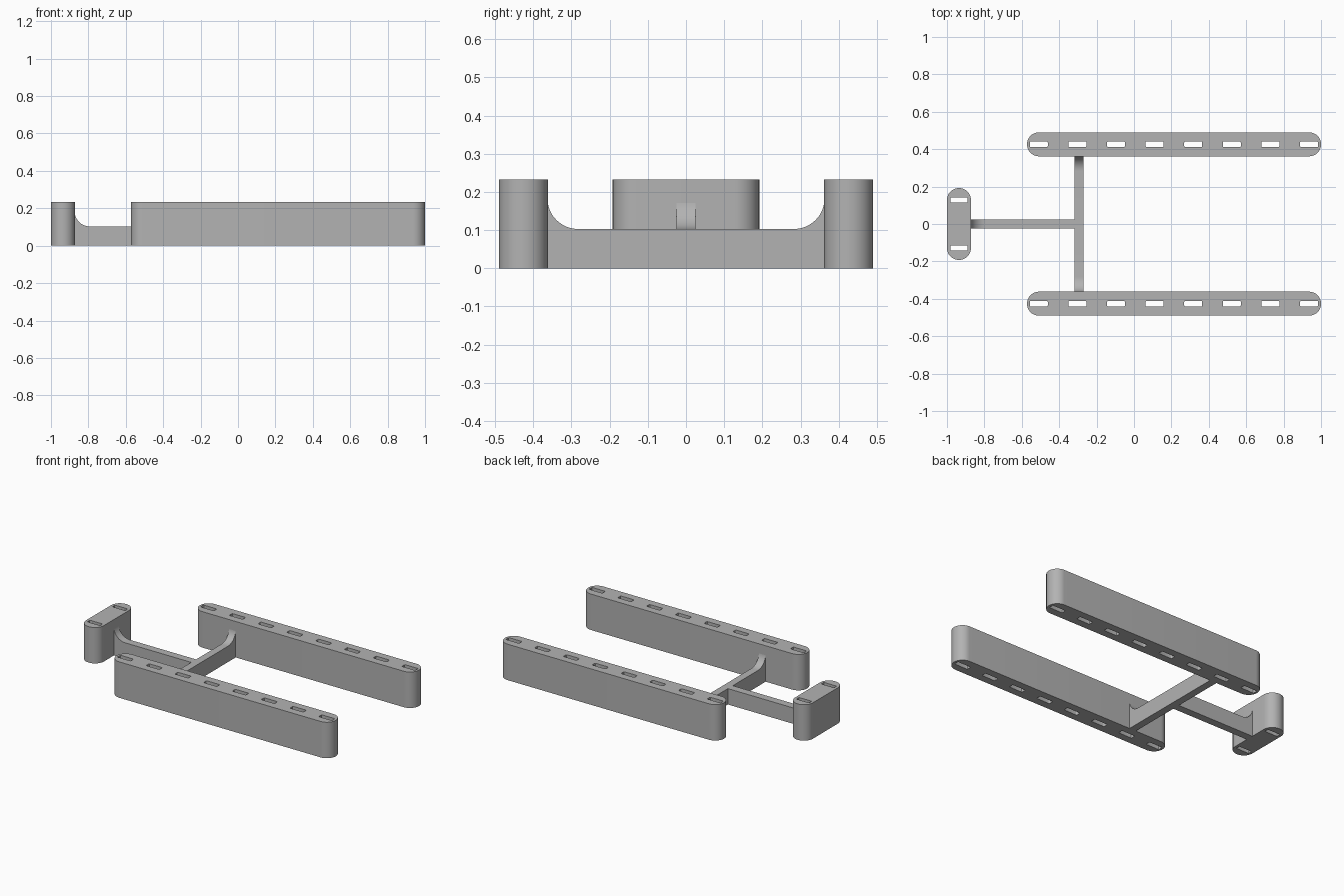
import bpy, bmesh, math
from mathutils import Vector

if "Cube" in bpy.data.objects:
    bpy.data.objects.remove(bpy.data.objects["Cube"])

H = 0.233        # height of the slotted blocks
BEAM_H = 0.103   # height of the connecting beams
R = 0.08         # fillet where a beam meets a block
W = 0.128        # block width

grey = bpy.data.materials.new("plain grey")
grey.diffuse_color = (0.45, 0.45, 0.45, 1)
grey.use_nodes = True
grey.node_tree.nodes["Principled BSDF"].inputs["Base Color"].default_value = grey.diffuse_color


def rounded_rect(cx, cy, sx, sy, r, steps):
    """Outline of a rectangle with rounded corners."""
    pts = []
    for i, (u, v) in enumerate([(1, 1), (-1, 1), (-1, -1), (1, -1)]):
        for k in range(steps + 1):
            a = math.pi / 2 * (i + k / steps)
            pts.append((cx + u * (sx / 2 - r) + r * math.cos(a),
                        cy + v * (sy / 2 - r) + r * math.sin(a)))
    return pts


def finish(obj):
    obj.data.materials.clear()
    obj.data.materials.append(grey)
    bpy.ops.object.select_all(action='DESELECT')
    obj.select_set(True)
    bpy.context.view_layer.objects.active = obj
    bpy.ops.object.shade_smooth_by_angle(angle=math.radians(30))


def slotted_block(name, outline, slots):
    """Upright block with slots running right through it."""
    curve = bpy.data.curves.new(name, 'CURVE')
    curve.dimensions = '2D'
    curve.fill_mode = 'BOTH'
    curve.extrude = H / 2
    for loop in [outline] + slots:
        s = curve.splines.new('POLY')
        s.points.add(len(loop) - 1)
        for p, (x, y) in zip(s.points, loop):
            p.co = (x, y, 0, 1)
        s.use_cyclic_u = True
    obj = bpy.data.objects.new(name, curve)
    bpy.context.collection.objects.link(obj)
    bpy.ops.object.select_all(action='DESELECT')
    obj.select_set(True)
    bpy.context.view_layer.objects.active = obj
    bpy.ops.object.convert(target='MESH')
    obj = bpy.context.view_layer.objects.active
    bm = bmesh.new()
    bm.from_mesh(obj.data)
    bmesh.ops.translate(bm, verts=bm.verts, vec=(0, 0, H / 2))
    bmesh.ops.remove_doubles(bm, verts=bm.verts, dist=0.0003)
    bmesh.ops.recalc_face_normals(bm, faces=bm.faces)
    bm.to_mesh(obj.data)
    bm.free()
    finish(obj)


def beam(name, profile, place, thickness):
    """Side profile extruded across the beam."""
    bm = bmesh.new()
    face = bm.faces.new([bm.verts.new(place(a, z)) for a, z in profile])
    out = bmesh.ops.extrude_face_region(bm, geom=[face])
    verts = [g for g in out["geom"] if isinstance(g, bmesh.types.BMVert)]
    bmesh.ops.translate(bm, verts=verts, vec=Vector(thickness))
    bmesh.ops.recalc_face_normals(bm, faces=bm.faces)
    mesh = bpy.data.meshes.new(name)
    bm.to_mesh(mesh)
    bm.free()
    obj = bpy.data.objects.new(name, mesh)
    bpy.context.collection.objects.link(obj)
    finish(obj)


def fillet(end, side):
    """Quarter arc from the beam top up to the block wall at `end`."""
    return [(end - side * (R - R * math.sin(t)), BEAM_H + R - R * math.cos(t))
            for t in (math.pi / 2 * k / 12 for k in range(13))]


# Two long side rails, each with eight slots
for name, side in (("front_rail", -1), ("back_rail", 1)):
    y = side * 0.426
    slots = [rounded_rect(-0.509 + 0.2064 * i, y, 0.096, 0.031, 0.006, 3) for i in range(8)]
    slotted_block(name, rounded_rect(0.214, y, 1.572, W, 0.0635, 12), slots)

# Short end block with two slots
slotted_block("end_block", rounded_rect(-0.936, 0, W, 0.384, 0.0635, 12),
              [rounded_rect(-0.936, s * 0.128, 0.092, 0.027, 0.006, 3) for s in (-1, 1)])

# Crossbar between the rails, filleted at both ends
E = 0.363
right = fillet(E, 1)
left = [(-a, z) for a, z in reversed(right)]
beam("crossbar", [(-E, 0)] + left + right + [(E, 0)],
     lambda a, z: (-0.318, a, z), (0.048, 0, 0))

# Spine from the end block to the crossbar, filleted at the block
spine = [(-0.873, 0)] + list(reversed(fillet(-0.873, -1))) + [(-0.318, BEAM_H), (-0.318, 0)]
beam("spine", spine, lambda a, z: (a, -0.025, z), (0, 0.05, 0))
